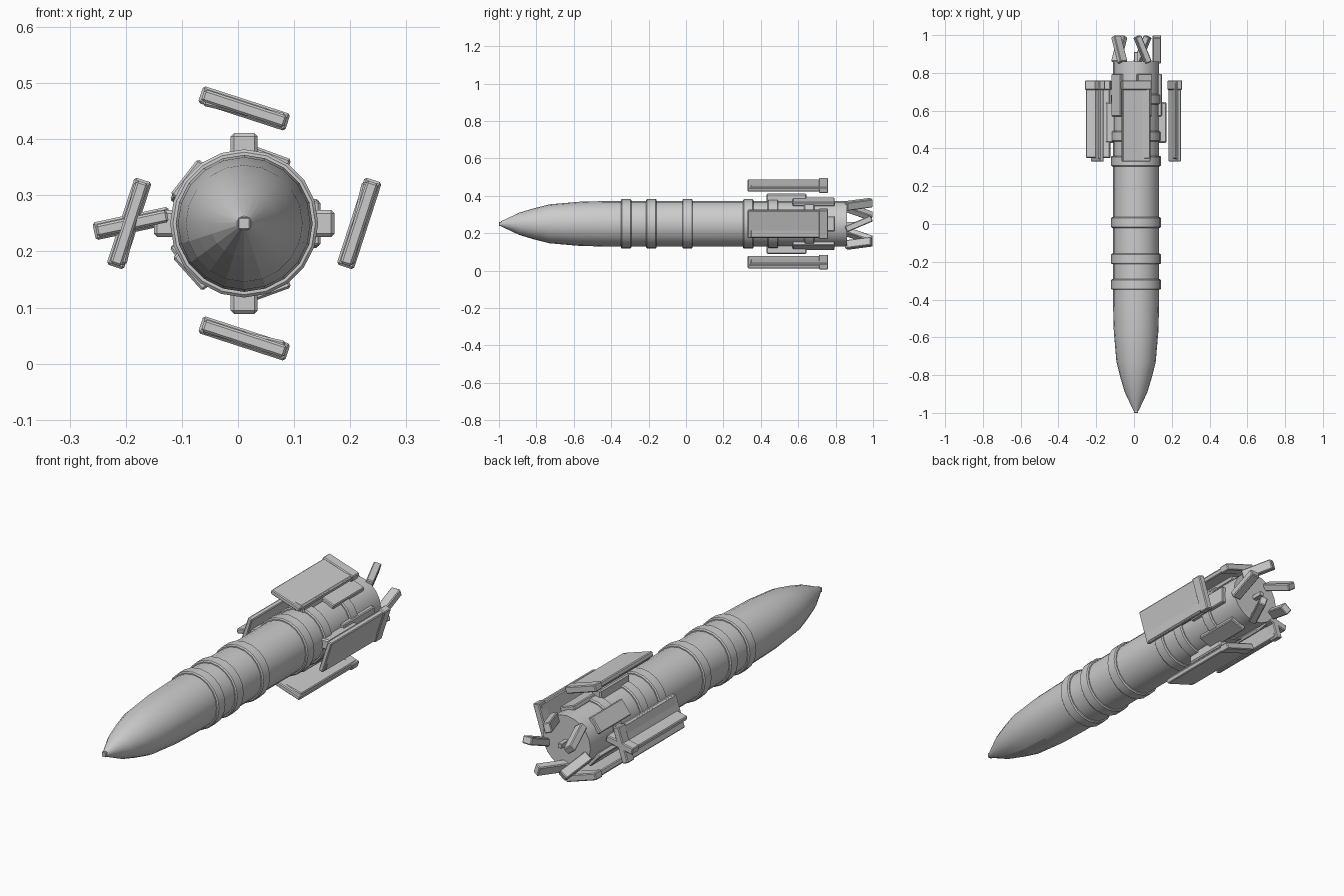
import bpy, bmesh, math
from mathutils import Matrix, Vector

if "Cube" in bpy.data.objects:
    bpy.data.objects.remove(bpy.data.objects["Cube"])

CX, CZ, SIDES = 0.011, 0.25, 20

grey = bpy.data.materials.new("light_grey")
grey.diffuse_color = (0.6, 0.6, 0.6, 1)
grey.use_nodes = True
grey.node_tree.nodes["Principled BSDF"].inputs["Base Color"].default_value = grey.diffuse_color


def finish(name, bm, bevel=0.0, angle=35):
    bmesh.ops.recalc_face_normals(bm, faces=bm.faces)
    me = bpy.data.meshes.new(name)
    bm.to_mesh(me)
    bm.free()
    me.materials.append(grey)
    ob = bpy.data.objects.new(name, me)
    bpy.context.collection.objects.link(ob)
    bpy.context.view_layer.objects.active = ob
    for o in bpy.context.selected_objects:
        o.select_set(False)
    ob.select_set(True)
    if bevel:
        m = ob.modifiers.new("edge_round", 'BEVEL')
        m.width = bevel
        m.segments = 1
    else:
        bpy.ops.object.shade_smooth_by_angle(angle=math.radians(angle))
    return ob


def lathe(name, profile):
    """Spin (y, radius) points about the long axis and cap both ends."""
    bm = bmesh.new()
    rings = []
    for y, r in profile:
        rings.append([bm.verts.new((CX + r * math.cos(2 * math.pi * i / SIDES), y,
                                    CZ + r * math.sin(2 * math.pi * i / SIDES)))
                      for i in range(SIDES)])
    for a, b in zip(rings, rings[1:]):
        for i in range(SIDES):
            j = (i + 1) % SIDES
            bm.faces.new((a[i], a[j], b[j], b[i]))
    bm.faces.new(rings[0])
    bm.faces.new(rings[-1])
    return finish(name, bm)


def block(name, angle, dist, y0, y1, thick, width, roll=0, swirl=0, bevel=0.004):
    """Box placed round the axis: thick is radial, width is tangential."""
    a, b = math.radians(angle), math.radians(angle + roll)
    centre = Vector((CX + dist * math.cos(a), (y0 + y1) / 2, CZ + dist * math.sin(a)))
    axes = Matrix(((math.cos(b), 0, -math.sin(b)), (0, 1, 0),
                   (math.sin(b), 0, math.cos(b)))).to_4x4()
    mat = (Matrix.Translation(centre) @ axes
           @ Matrix.Rotation(math.radians(swirl), 4, 'X')
           @ Matrix.Diagonal((thick, y1 - y0, width, 1)))
    bm = bmesh.new()
    bmesh.ops.create_cube(bm, size=1, matrix=mat)
    return finish(name, bm, bevel)


# Long body with a rounded pointed nose
body = lathe("body", [(-0.99, 0.013), (-0.89, 0.06), (-0.81, 0.084), (-0.73, 0.104),
                      (-0.57, 0.118), (-0.42, 0.122), (0.86, 0.122)])
# Faceted patch on the lower left of the nose
for p in body.data.polygons:
    c = p.center
    if c.y < -0.6 and 195 < math.degrees(math.atan2(c.z - CZ, c.x - CX)) % 360 < 290:
        p.use_smooth = False
block("nose_tip", 0, 0, -1.0, -0.97, 0.022, 0.022, bevel=0.002)
block("tail_pin", 0, 0, 0.85, 0.91, 0.022, 0.022, bevel=0.002)

# Raised bands
for i, y in enumerate((-0.32, -0.185, 0.008, 0.333, 0.465, 0.66)):
    h = 0.028
    lathe(f"band_{i + 1}", [(y - h, 0.121), (y - h, 0.127), (y - h + 0.005, 0.132),
                            (y + h - 0.005, 0.132), (y + h, 0.127), (y + h, 0.121)])


def panel(tag, angle, dist, roll, y0=0.33, width=0.155):
    block(f"panel_{tag}", angle, dist, y0, 0.755, 0.022, width, roll)
    block(f"panel_end_bar_{tag}", angle, dist, 0.71, 0.76, 0.032, width + 0.008, roll)


# Four tilted panels with inner plates and mounting blocks
for i in range(4):
    a = 90 * i
    panel(i + 1, a, 0.205, -18)
    block(f"inner_plate_{i + 1}", a, 0.203, 0.345, 0.75, 0.02, 0.148, -13)
    block(f"mount_{i + 1}", a, 0.135, 0.43, 0.645, 0.052, 0.048, bevel=0.006)

# Extra panel crossing the left one
panel("crossing", 180, 0.2, -78, 0.35, 0.13)

# Flat plates lying against the rear body
for i, a in enumerate((0, 70, 142, 222, 290)):
    block(f"rear_plate_{i + 1}", a, 0.125, 0.57, 0.795, 0.022, 0.08)

# Swirled tail bars
for i in range(5):
    block(f"tail_bar_{i + 1}", 72 * i, 0.11, 0.849, 0.999, 0.046, 0.034, swirl=23)
